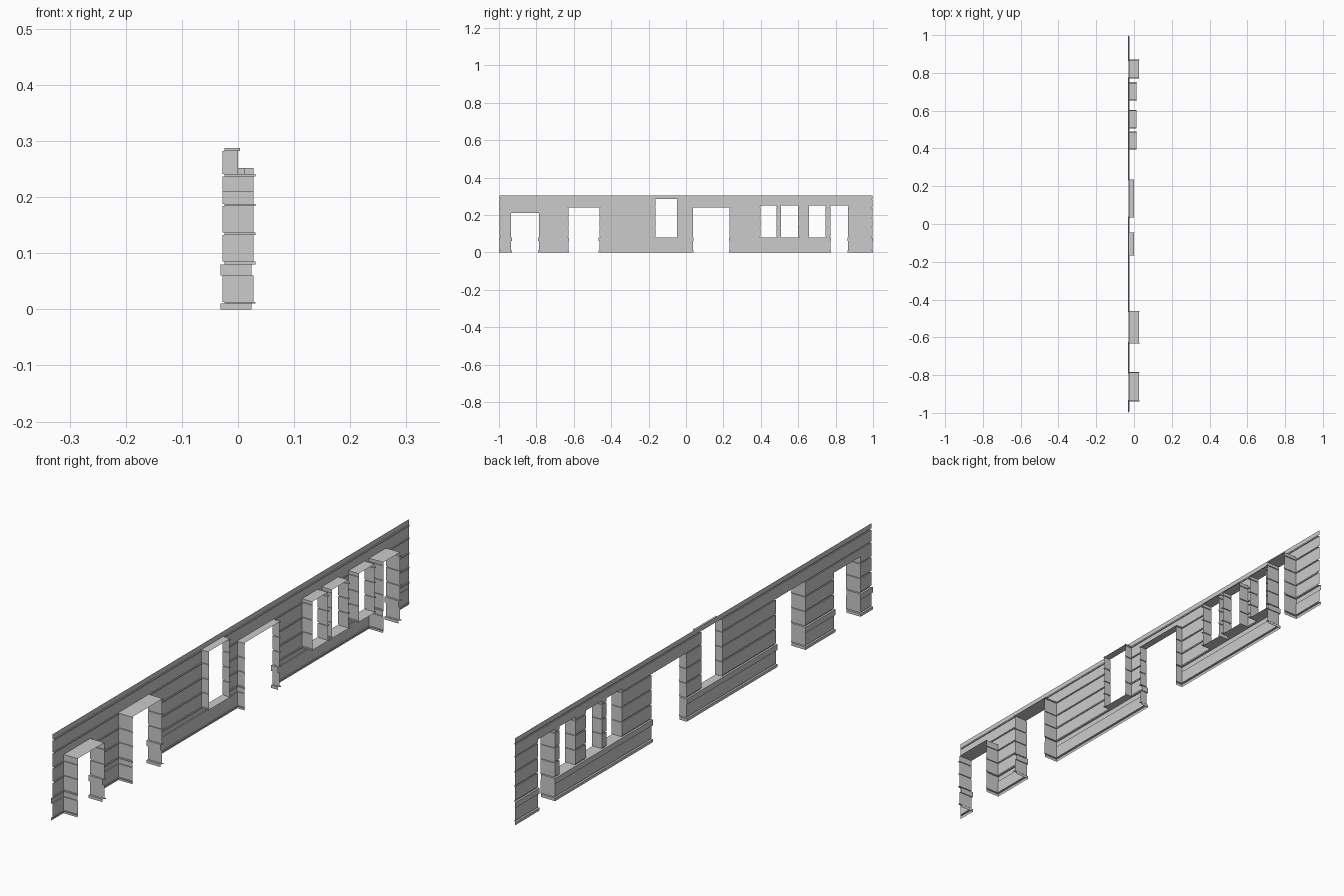
import bpy, bmesh

if "Cube" in bpy.data.objects:
    bpy.data.objects.remove(bpy.data.objects["Cube"])

# Cladding courses: (bottom, top, offset outward from the wall plane)
B, G = 0.0035, -0.0035            # plinth bulge, groove recess
COURSES = [(0, .010, B), (.010, .013, G), (.013, .060, 0), (.060, .080, B),
           (.080, .085, G), (.085, .132, 0), (.132, .137, G), (.137, .184, 0),
           (.184, .188, G), (.188, .237, 0), (.237, .241, G), (.241, .282, 0),
           (.282, .287, G), (.287, .305, 0)]
WALL_X, END_Y = -0.0278, 0.9965

# Openings: (y start, y end, sill, head, inner edge of the reveal)
OPENINGS = [(-.935, -.787, 0, .210, .0275), (-.628, -.463, 0, .241, .0275),
            (-.163, -.048, .08, .287, 0), (.037, .233, 0, .241, 0),
            (.398, .485, .08, .252, .012), (.508, .600, .08, .252, .012),
            (.658, .747, .08, .252, .012), (.773, .867, 0, .252, .0275)]


def add_quad(bm, pts, normal):
    """Add a quad facing the given direction."""
    f = bm.faces.new([bm.verts.new(p) for p in pts])
    f.normal_update()
    if f.normal.dot(normal) < 0:
        f.normal_flip()


def finish(bm, name):
    bmesh.ops.remove_doubles(bm, verts=bm.verts, dist=1e-5)
    mesh = bpy.data.meshes.new(name)
    bm.to_mesh(mesh)
    bm.free()
    bpy.context.collection.objects.link(bpy.data.objects.new(name, mesh))


def piers(open_list):
    """Solid stretches as (y0, left reveal, y1, right reveal)."""
    stops = [(-END_Y, None)]
    for o in open_list:
        stops += [(o[0], o[4]), (o[1], o[4])]
    stops.append((END_Y, None))
    return [stops[i] + stops[i + 1] for i in range(0, len(stops), 2)]


def outline(pier, off):
    """Plan of a pier face with its returns, pushed outward by off."""
    y0, d0, y1, d1 = pier
    x = WALL_X - off
    pts = [(x, y0 - off), (x, y1 + off)]
    if d0 is not None:
        pts.insert(0, (d0 - off, y0 - off))
    if d1 is not None:
        pts.append((d1 - off, y1 + off))
    return pts


# Split courses at the opening heads
levels = sorted({c[0] for c in COURSES} | {.305} | {o[3] for o in OPENINGS})
slabs = []
for z0, z1 in zip(levels, levels[1:]):
    mid = (z0 + z1) / 2
    off = next(c[2] for c in COURSES if c[0] < mid < c[1])
    slabs.append((z0, z1, off, [o for o in OPENINGS if o[2] < mid < o[3]]))

wall, jambs, heads, sills = (bmesh.new() for _ in range(4))

# Wall courses and the jambs returning into each opening
for z0, z1, off, opened in slabs:
    for pier in piers(opened):
        pts = outline(pier, off)
        for a, b in zip(pts, pts[1:]):
            is_face = abs(a[0] - b[0]) < 1e-6
            normal = (b[1] and (-(b[1] - a[1]), b[0] - a[0], 0)) or (-1, 0, 0)
            add_quad(wall if is_face else jambs,
                     [(*a, z0), (*b, z0), (*b, z1), (*a, z1)], normal)

# Horizontal ledges where one course steps to the next
for low, high in zip(slabs, slabs[1:]):
    if low[2] == high[2]:
        continue
    opened = [o for o in OPENINGS if o in low[3] or o in high[3]]
    up = (0, 0, 1 if low[2] > high[2] else -1)
    for pier in piers(opened):
        p, q = outline(pier, low[2]), outline(pier, high[2])
        for i in range(len(p) - 1):
            pts = [p[i], p[i + 1], q[i + 1], q[i]]
            add_quad(wall, [(*v, low[1]) for v in pts], up)

# Flat heads over all openings, sills under windows
for y0, y1, sill, head, depth in OPENINGS:
    for bm, z, x, n in ((heads, head, WALL_X, -1), (sills, sill, WALL_X - B, 1)):
        if z > 0:
            add_quad(bm, [(x, y0, z), (depth, y0, z), (depth, y1, z), (x, y1, z)],
                     (0, 0, n))

finish(wall, "clad_wall")
finish(jambs, "opening_jambs")
finish(heads, "opening_heads")
finish(sills, "window_sills")
